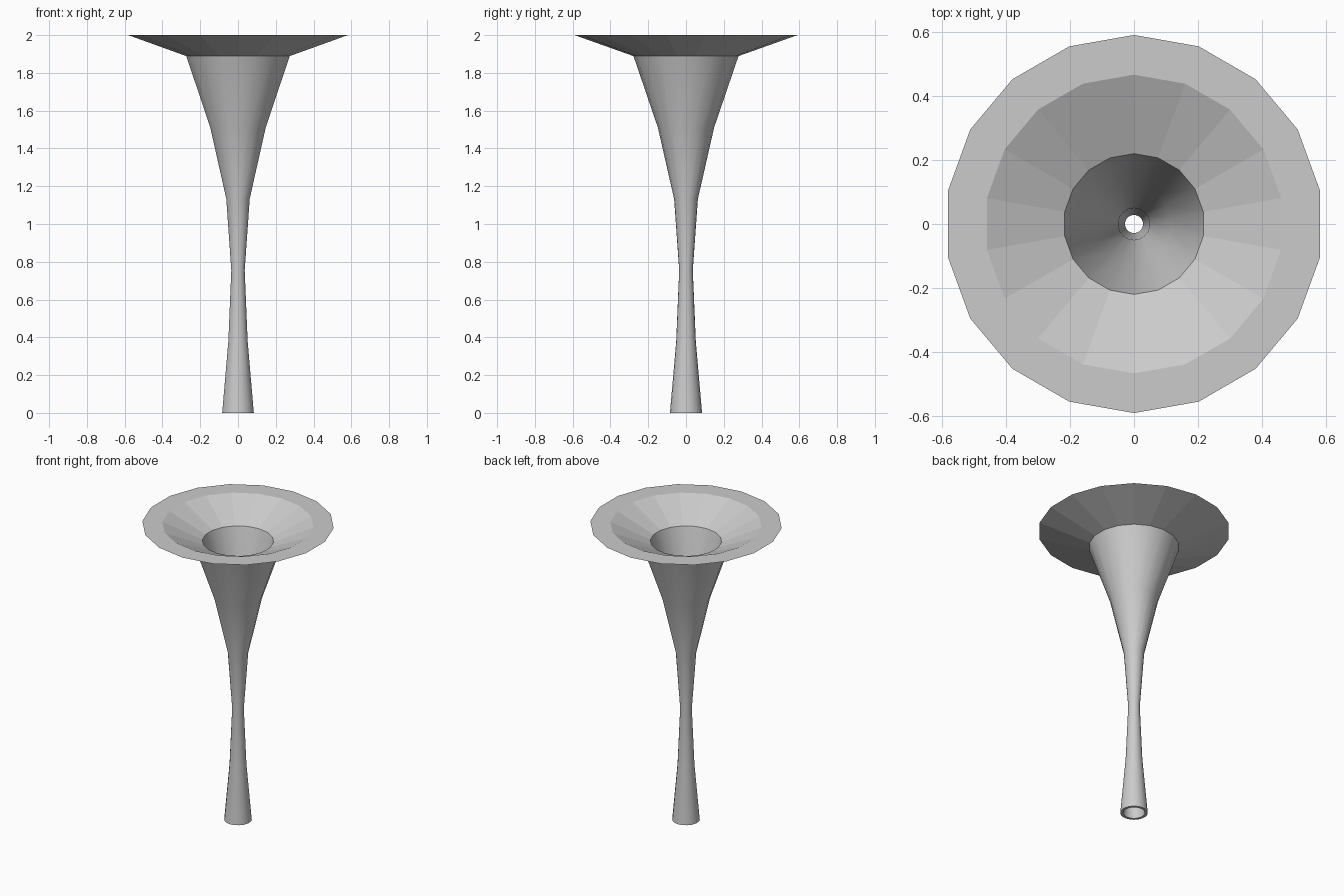
import bpy, bmesh
from math import sin, cos, pi

if "Cube" in bpy.data.objects:
    bpy.data.objects.remove(bpy.data.objects["Cube"])

SIDES = 18
INNER = 0.79  # bore radius relative to outside radius

# Outside profile (radius, height) from foot to flared rim
outer = [(0.085, 0), (0.052, 0.378), (0.036, 0.755), (0.063, 1.133),
         (0.149, 1.511), (0.278, 1.889), (0.59, 2.0)]
# Bore follows the same profile back down
profile = outer + [(r * INNER, z) for r, z in reversed(outer)]

bm = bmesh.new()
rings = []
for r, z in profile:
    rings.append([bm.verts.new((r * cos(pi / 2 + 2 * pi * i / SIDES),
                                r * sin(pi / 2 + 2 * pi * i / SIDES), z))
                  for i in range(SIDES)])

# Smooth tube walls; flat facets on the flare, rim and foot
for k in range(len(rings)):
    a, b = rings[k], rings[(k + 1) % len(rings)]
    for i in range(SIDES):
        j = (i + 1) % SIDES
        f = bm.faces.new((a[i], a[j], b[j], b[i]))
        f.smooth = k < 5 or 8 <= k < 13
bmesh.ops.recalc_face_normals(bm, faces=bm.faces)

mesh = bpy.data.meshes.new("flared_horn")
bm.to_mesh(mesh)
bm.free()
horn = bpy.data.objects.new("flared_horn", mesh)
bpy.context.collection.objects.link(horn)
